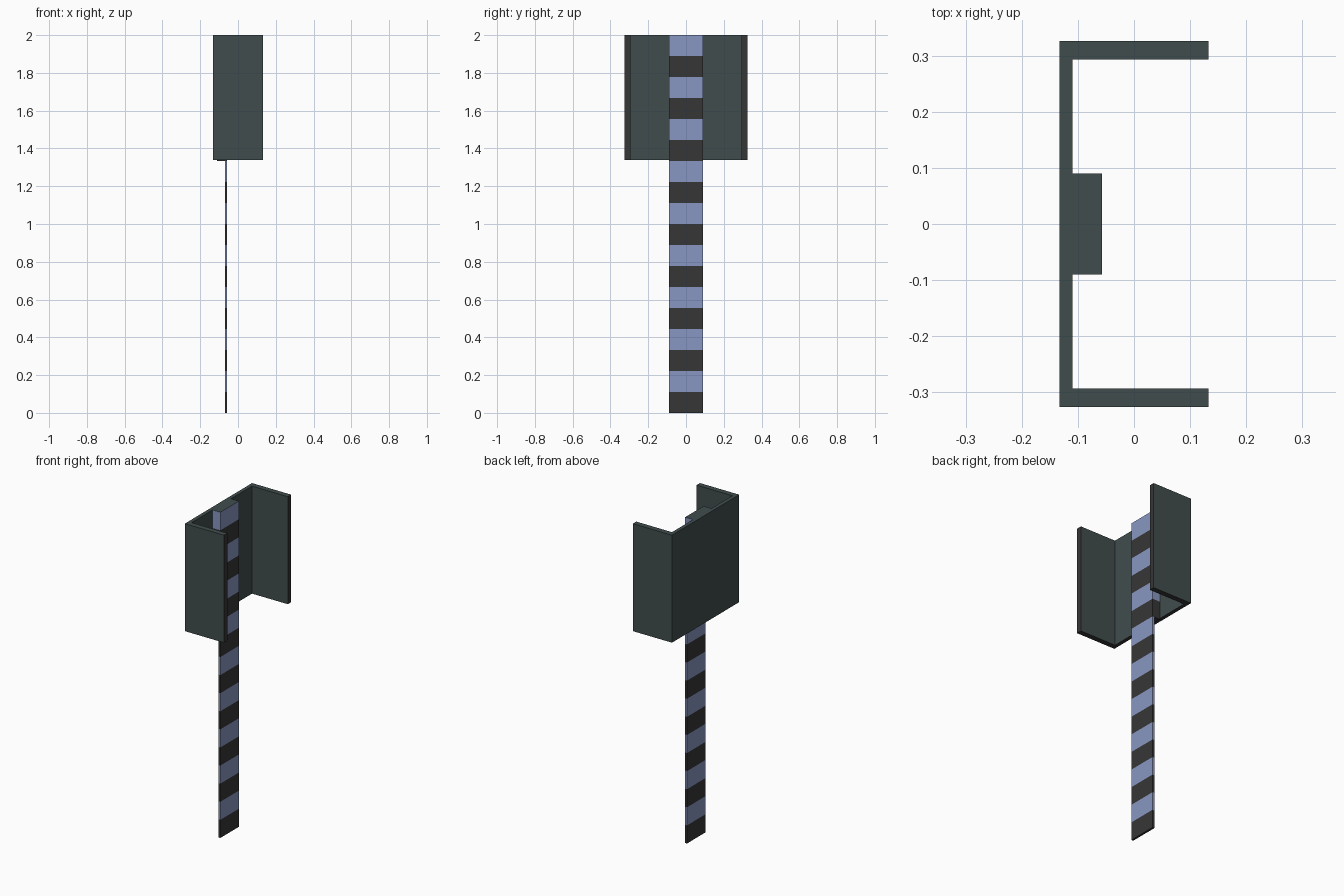
import bpy, bmesh

if "Cube" in bpy.data.objects:
    bpy.data.objects.remove(bpy.data.objects["Cube"])


def material(name, rgb):
    m = bpy.data.materials.new(name)
    m.diffuse_color = (*rgb, 1)
    m.use_nodes = True
    m.node_tree.nodes["Principled BSDF"].inputs["Base Color"].default_value = m.diffuse_color
    return m


BLUE = material("blue", (0.25, 0.31, 0.54))
BLACK = material("black", (0.037, 0.037, 0.037))
STEEL = material("dark_steel", (0.052, 0.073, 0.073))


def finish(bm, name, mats):
    bmesh.ops.recalc_face_normals(bm, faces=bm.faces)
    me = bpy.data.meshes.new(name)
    bm.to_mesh(me)
    bm.free()
    for m in mats:
        me.materials.append(m)
    ob = bpy.data.objects.new(name, me)
    bpy.context.collection.objects.link(ob)
    return ob


# Channel housing: C-shaped profile extruded upward
Z0, Z1 = 1.34, 2.0
XB, XI, XF = -0.133, -0.11, 0.133
YO, YI = 0.326, 0.293
half = [(XF, YI), (XF, YO), (XB, YO)]
inner = [(XI, YI)]
profile = inner + half + [(x, -y) for x, y in reversed(half)] + [(XI, -YI)]
bm = bmesh.new()
base = bm.faces.new([bm.verts.new((x, y, Z0)) for x, y in profile])
ext = bmesh.ops.extrude_face_region(bm, geom=[base], use_keep_orig=True)
for v in ext["geom"]:
    if isinstance(v, bmesh.types.BMVert):
        v.co.z = Z1
bm.normal_update()
bmesh.ops.recalc_face_normals(bm, faces=bm.faces)
for f in bm.faces:
    # underside and flange ends are black
    end = all(abs(v.co.x - XF) < 1e-4 for v in f.verts)
    f.material_index = 1 if end or f.normal.z < -0.9 else 0
finish(bm, "channel_housing", [STEEL, BLACK])

# Striped barrier: 18 alternating bands, thin blade below, thick block inside housing
BANDS, THICK_FROM = 18, 12
X_FRONT, W = -0.057, 0.09
bm = bmesh.new()


def ring(z, x_back):
    return [bm.verts.new(p) for p in ((x_back, -W, z), (X_FRONT, -W, z),
                                      (X_FRONT, W, z), (x_back, W, z))]


def bridge(a, b, mat):
    for i in range(4):
        j = (i + 1) % 4
        bm.faces.new((a[i], a[j], b[j], b[i])).material_index = mat


step = 2.0 / BANDS
prev = ring(0, -0.07)
bm.faces.new(prev[::-1]).material_index = 1
for i in range(BANDS):
    if i == THICK_FROM:
        # shoulder where the blade widens into the block
        wide = [prev[0].co.copy(), prev[3].co.copy()]
        b0, b3 = [bm.verts.new((XI, c.y, c.z)) for c in wide]
        bm.faces.new((prev[0], prev[3], b3, b0)).material_index = 1
        low = prev
        prev = [b0, low[1], low[2], b3]
        nxt = ring((i + 1) * step, XI)
        # sides include the shoulder corner so the mesh stays closed
        bm.faces.new((b0, low[0], low[1], nxt[1], nxt[0])).material_index = 1
        bm.faces.new((low[1], low[2], nxt[2], nxt[1])).material_index = 1
        bm.faces.new((low[2], low[3], b3, nxt[3], nxt[2])).material_index = 1
        bm.faces.new((b3, b0, nxt[0], nxt[3])).material_index = 1
    else:
        nxt = ring((i + 1) * step, XI if i > THICK_FROM else -0.07)
        bridge(prev, nxt, 1 if i % 2 == 0 else 0)
    prev = nxt
bm.faces.new(prev).material_index = 2
finish(bm, "striped_barrier", [BLUE, BLACK, STEEL])
